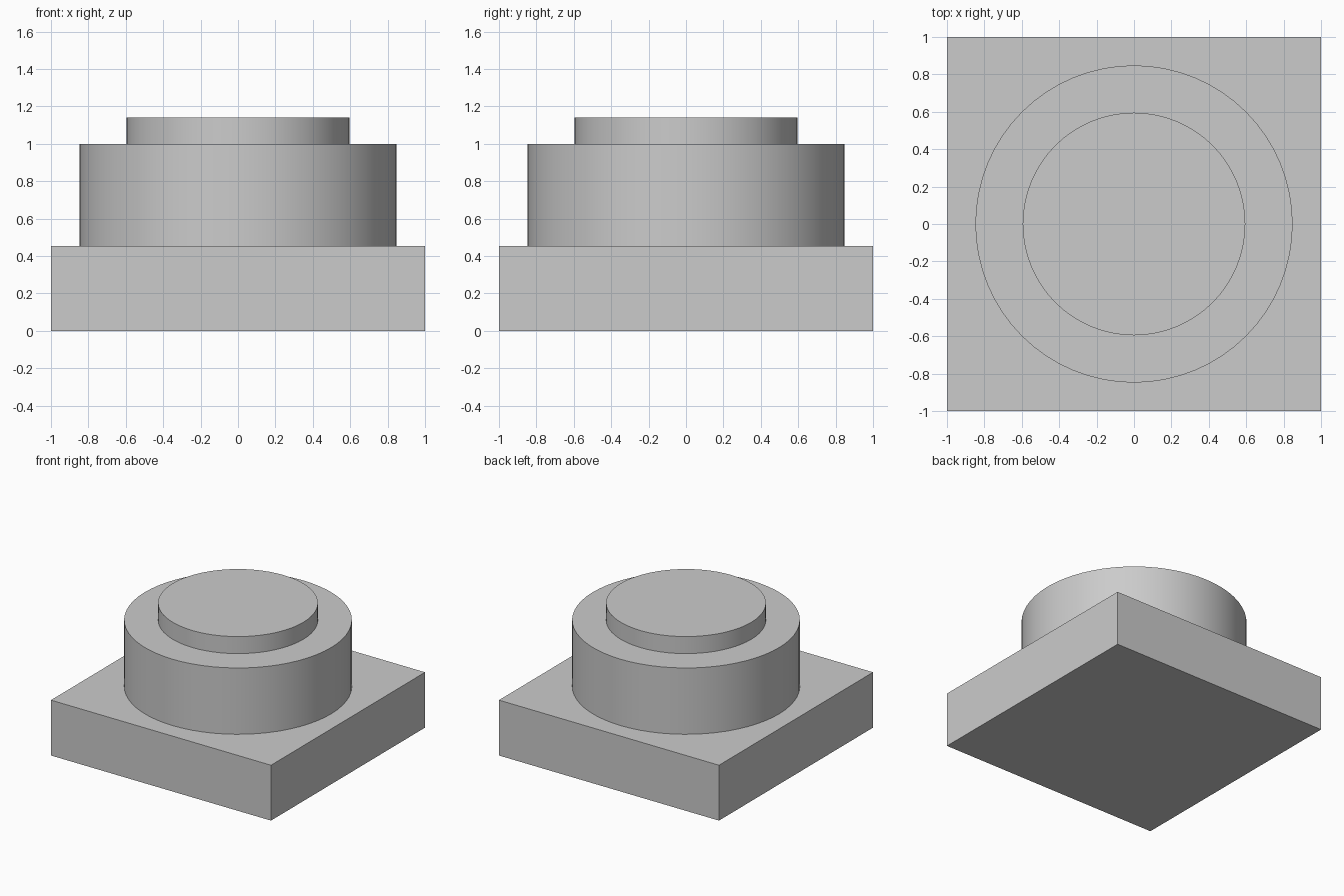
import bpy
import math

cube = bpy.data.objects.get("Cube")
if cube:
    bpy.data.objects.remove(cube, do_unlink=True)

# Single plain grey material
grey = bpy.data.materials.new("plain_grey")
grey.use_nodes = True
colour = (0.6, 0.6, 0.6, 1)
grey.diffuse_color = colour
grey.node_tree.nodes["Principled BSDF"].inputs["Base Color"].default_value = colour

BASE_TOP, DRUM_TOP, CAP_TOP = 0.455, 1.0, 1.14


def finish(name):
    obj = bpy.context.object
    obj.name = name
    obj.data.materials.append(grey)
    return obj


def disc(name, radius, bottom, top):
    bpy.ops.mesh.primitive_cylinder_add(
        vertices=64, radius=radius, depth=top - bottom,
        location=(0, 0, (bottom + top) / 2))
    finish(name)
    bpy.ops.object.shade_smooth_by_angle(angle=math.radians(30))


# Square base slab
bpy.ops.mesh.primitive_cube_add(size=1, location=(0, 0, BASE_TOP / 2))
base = finish("square_base")
base.scale = (2, 2, BASE_TOP)
bpy.ops.object.transform_apply(location=False, rotation=False, scale=True)

# Stacked round tiers
disc("round_drum", 0.848, BASE_TOP, DRUM_TOP)
disc("top_cap", 0.595, DRUM_TOP, CAP_TOP)
